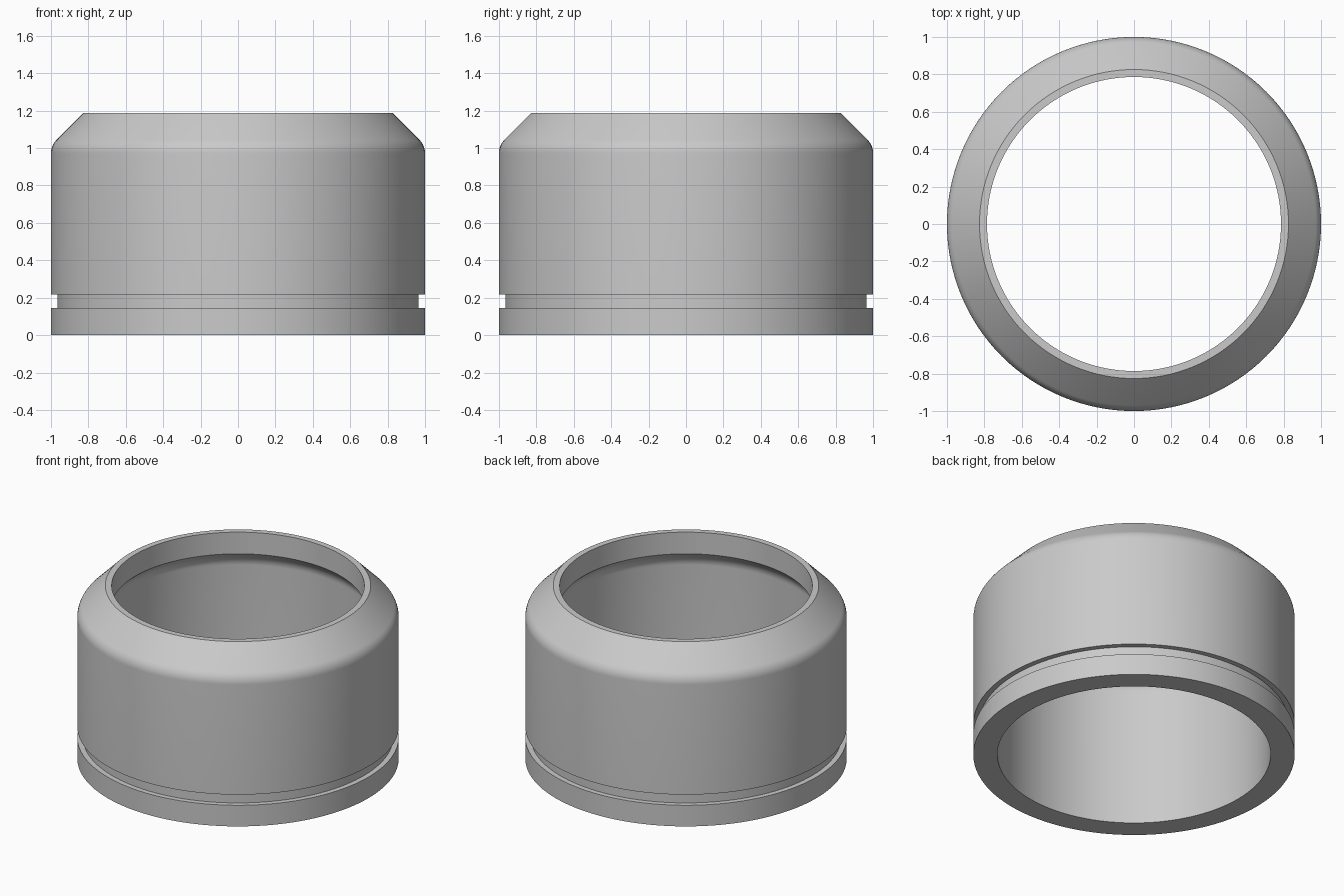
import bpy
import bmesh
import math
from mathutils import Vector

SEGMENTS = 128

if "Cube" in bpy.data.objects:
    bpy.data.objects.remove(bpy.data.objects["Cube"], do_unlink=True)

# Plain grey for the whole sleeve
grey = bpy.data.materials.new("satin_grey")
grey.use_nodes = True
grey.diffuse_color = (0.59, 0.59, 0.59, 1)
grey.node_tree.nodes["Principled BSDF"].inputs["Base Color"].default_value = grey.diffuse_color


def fillet(before, corner, after, radius, steps=8):
    """Points (radius, height) of an arc rounding a profile corner."""
    c = Vector(corner)
    d1 = (Vector(before) - c).normalized()
    d2 = (Vector(after) - c).normalized()
    half = d1.angle(d2) / 2
    centre = c + (d1 + d2).normalized() * (radius / math.sin(half))
    tangent = radius / math.tan(half)
    start = (c + d1 * tangent - centre).normalized()
    end = (c + d2 * tangent - centre).normalized()
    return [tuple(centre + start.lerp(end, i / steps).normalized() * radius)
            for i in range(steps + 1)]


def lathe(name, profile):
    """Revolve a closed (radius, height) profile around z."""
    bm = bmesh.new()
    rings = []
    for i in range(SEGMENTS):
        a = math.tau * i / SEGMENTS
        rings.append([bm.verts.new((r * math.cos(a), r * math.sin(a), z)) for r, z in profile])
    n = len(profile)
    for i, ring in enumerate(rings):
        following = rings[(i + 1) % SEGMENTS]
        for j in range(n):
            k = (j + 1) % n
            bm.faces.new((ring[j], following[j], following[k], ring[k]))
    bmesh.ops.recalc_face_normals(bm, faces=bm.faces)
    mesh = bpy.data.meshes.new(name)
    bm.to_mesh(mesh)
    bm.free()
    mesh.materials.append(grey)
    obj = bpy.data.objects.new(name, mesh)
    bpy.context.collection.objects.link(obj)
    return obj


# Outer wall: base band, groove, body and rounded 45-degree shoulder
groove_low, groove_high = (1.0, 0.145), (1.0, 0.218)
rim_outer, rim_inner = (0.826, 1.188), (0.786, 1.188)
outer = [(1.0, 0), groove_low, (0.965, 0.145), (0.965, 0.218), groove_high]
outer += fillet(groove_high, (1.0, 1.014), rim_outer, 0.1)
outer += [rim_outer, rim_inner]

# Inner wall: short neck, sloped underside of the shoulder, straight bore
neck_low, bore_low = (0.786, 1.039), (0.85, 0)
inner = [neck_low] + fillet(neck_low, (0.85, 0.975), bore_low, 0.1) + [bore_low]

sleeve = lathe("grooved_sleeve", outer + inner)

# Smooth the curved walls while keeping the machined edges crisp
bpy.ops.object.select_all(action="DESELECT")
sleeve.select_set(True)
bpy.context.view_layer.objects.active = sleeve
bpy.ops.object.shade_smooth_by_angle(angle=math.radians(30))
